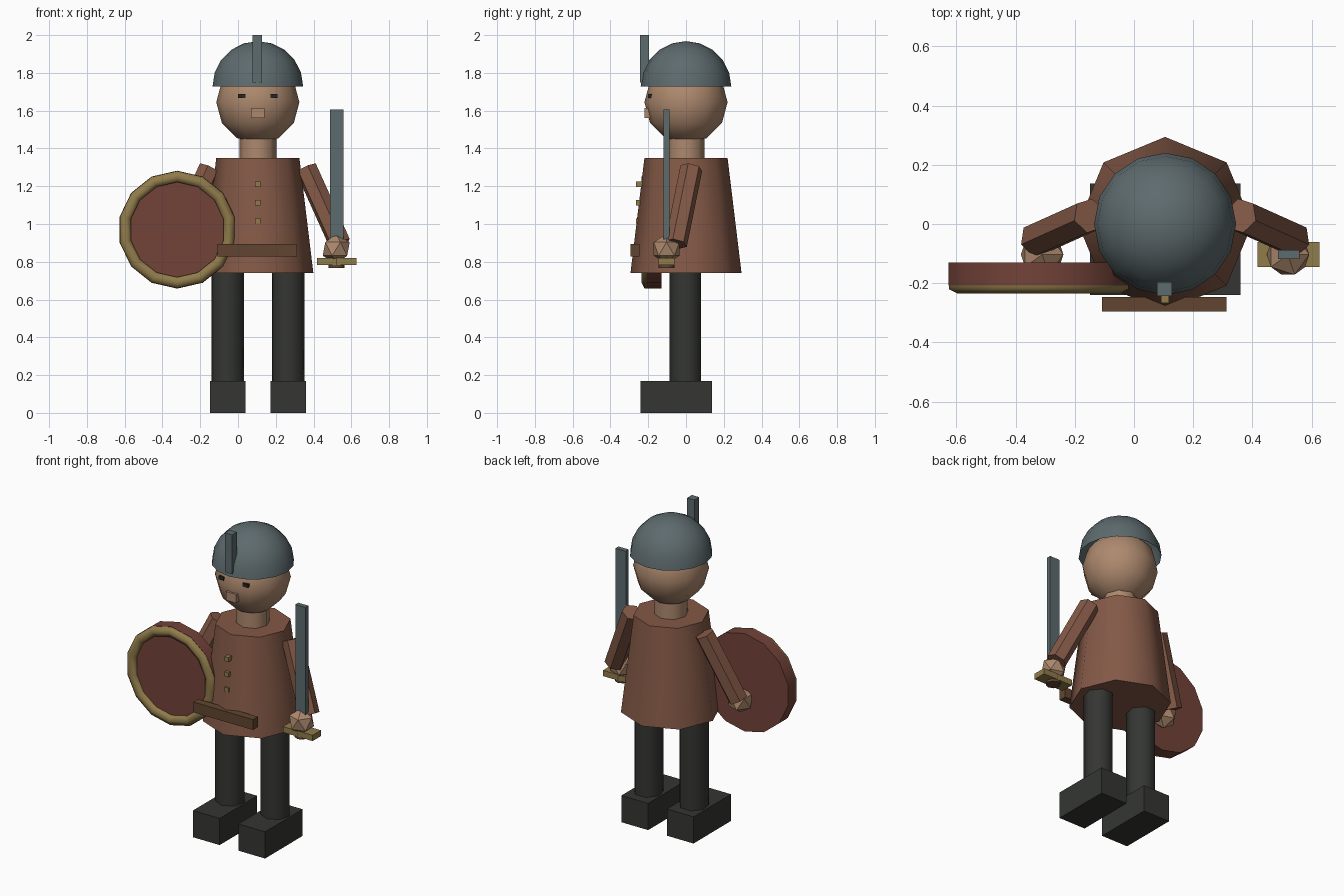
import bpy, bmesh, math
from mathutils import Matrix, Vector

if "Cube" in bpy.data.objects:
    bpy.data.objects.remove(bpy.data.objects["Cube"])

CX = 0.105  # body centre line


def mat(name, rgb):
    m = bpy.data.materials.new(name)
    m.diffuse_color = (*rgb, 1)
    m.use_nodes = True
    m.node_tree.nodes["Principled BSDF"].inputs["Base Color"].default_value = m.diffuse_color
    return m


SKIN = mat("skin", (0.42, 0.25, 0.155))
COAT = mat("coat", (0.23, 0.10, 0.062))
STEEL = mat("steel", (0.11, 0.145, 0.155))
BLACK = mat("black", (0.035, 0.037, 0.033))
GOLD = mat("gold", (0.28, 0.20, 0.07))
RED = mat("red", (0.17, 0.055, 0.04))
LEATHER = mat("leather", (0.12, 0.06, 0.03))
DARK = mat("dark", (0.02, 0.017, 0.015))


def finish(name, bm, material, smooth=0):
    """Turn a bmesh into an object; edges flatter than 'smooth' degrees are smoothed."""
    bm.normal_update()
    for f in bm.faces:
        f.smooth = smooth > 0
    for e in bm.edges:
        if len(e.link_faces) == 2:
            e.smooth = e.calc_face_angle(0) < math.radians(smooth)
    me = bpy.data.meshes.new(name)
    bm.to_mesh(me)
    bm.free()
    me.materials.append(material)
    ob = bpy.data.objects.new(name, me)
    bpy.context.collection.objects.link(ob)
    return ob


def box(name, lo, hi, material):
    lo, hi = Vector(lo), Vector(hi)
    bm = bmesh.new()
    bmesh.ops.create_cube(bm, size=1, matrix=Matrix.Translation((lo + hi) / 2) @ Matrix.Diagonal((*(hi - lo), 1)))
    return finish(name, bm, material)


def tube(name, a, b, r1, r2, sides, material, turn=0.0, smooth=55):
    """Capped cylinder or cone from point a to point b."""
    a, b = Vector(a), Vector(b)
    d = b - a
    rot = Vector((0, 0, 1)).rotation_difference(d).to_matrix().to_4x4()
    bm = bmesh.new()
    bmesh.ops.create_cone(bm, cap_ends=True, segments=sides, radius1=r1, radius2=r2, depth=d.length,
                          matrix=Matrix.Translation((a + b) / 2) @ rot @ Matrix.Rotation(turn, 4, 'Z'))
    return finish(name, bm, material, smooth)


# Coat and neck
tube("coat", (CX, 0, 0.74), (CX, 0, 1.35), 0.294, 0.22, 8, COAT)
tube("neck", (CX, 0, 1.30), (CX, 0, 1.52), 0.098, 0.098, 8, SKIN)

# Head
bm = bmesh.new()
bmesh.ops.create_uvsphere(bm, u_segments=12, v_segments=6, radius=0.22,
                          matrix=Matrix.Translation((CX, 0, 1.645)))
finish("head", bm, SKIN, 55)

# Open half-dome helmet with a crest
bm = bmesh.new()
bmesh.ops.create_uvsphere(bm, u_segments=16, v_segments=10, radius=0.24)
bmesh.ops.delete(bm, geom=[v for v in bm.verts if v.co.z < -0.01], context='VERTS')
bmesh.ops.translate(bm, verts=bm.verts, vec=(CX, 0, 1.728))
finish("helmet", bm, STEEL, 55)
box("helmet_crest", (CX - 0.027, -0.243, 1.75), (CX + 0.023, -0.195, 2.0), STEEL)

# Nose, buttons, belt
box("nose", (CX - 0.037, -0.22, 1.56), (CX + 0.035, -0.16, 1.615), SKIN)
for i in range(4):
    z = 1.21 - i * 0.097
    box(f"button_{i + 1}", (CX - 0.014, -0.266, z - 0.014), (CX + 0.013, -0.205, z + 0.014), GOLD)
box("belt", (-0.108, -0.295, 0.827), (0.312, -0.246, 0.893), LEATHER)

# Mirrored parts: eyes, legs, boots, arms, hands
for s, side in ((-1, "right"), (1, "left")):
    ex, lx = CX + s * 0.085, CX + s * 0.16
    box(f"{side}_eye", (ex - 0.019, -0.2, 1.667), (ex + 0.019, -0.165, 1.688), DARK)
    tube(f"{side}_leg", (lx, 0, 0.12), (lx, 0, 0.80), 0.088, 0.088, 7, BLACK, math.pi)
    box(f"{side}_boot", (lx - 0.094, -0.24, 0), (lx + 0.094, 0.137, 0.17), BLACK)
    tube(f"{side}_arm", (CX + s * 0.255, 0.028, 1.295), (CX + s * 0.435, -0.053, 0.895),
         0.06, 0.06, 6, COAT)
    bm = bmesh.new()
    bmesh.ops.create_icosphere(bm, subdivisions=1, radius=0.08,
                               matrix=Matrix.Translation((CX + s * 0.415, -0.103, 0.868)))
    finish(f"{side}_hand", bm, SKIN)

# Sword
sx, sy = 0.522, -0.103
box("sword_blade", (sx - 0.036, sy - 0.015, 0.82), (sx + 0.036, sy + 0.015, 1.605), STEEL)
box("sword_guard", (sx - 0.105, sy - 0.042, 0.783), (sx + 0.105, sy + 0.042, 0.82), GOLD)
tube("sword_grip", (sx, sy, 0.768), (sx, sy, 0.90), 0.043, 0.043, 8, LEATHER)

# Round shield with a raised rim
SH = (-0.322, 0.97)
tube("shield", (SH[0], -0.13, SH[1]), (SH[0], -0.208, SH[1]), 0.312, 0.312, 14, RED)
bm = bmesh.new()
N, M = 14, 6
rings = []
for i in range(N):
    t = math.pi / 2 + 2 * math.pi * i / N
    ring = []
    for j in range(M):
        p = 2 * math.pi * j / M + math.pi / 2
        r = 0.281 + 0.034 * math.cos(p)
        ring.append(bm.verts.new((SH[0] + r * math.cos(t), -0.205 - 0.03 * math.sin(p), SH[1] + r * math.sin(t))))
    rings.append(ring)
for i in range(N):
    for j in range(M):
        a, b = rings[i], rings[(i + 1) % N]
        k = (j + 1) % M
        bm.faces.new((a[j], b[j], b[k], a[k]))
bmesh.ops.recalc_face_normals(bm, faces=bm.faces)
finish("shield_rim", bm, GOLD, 65)
